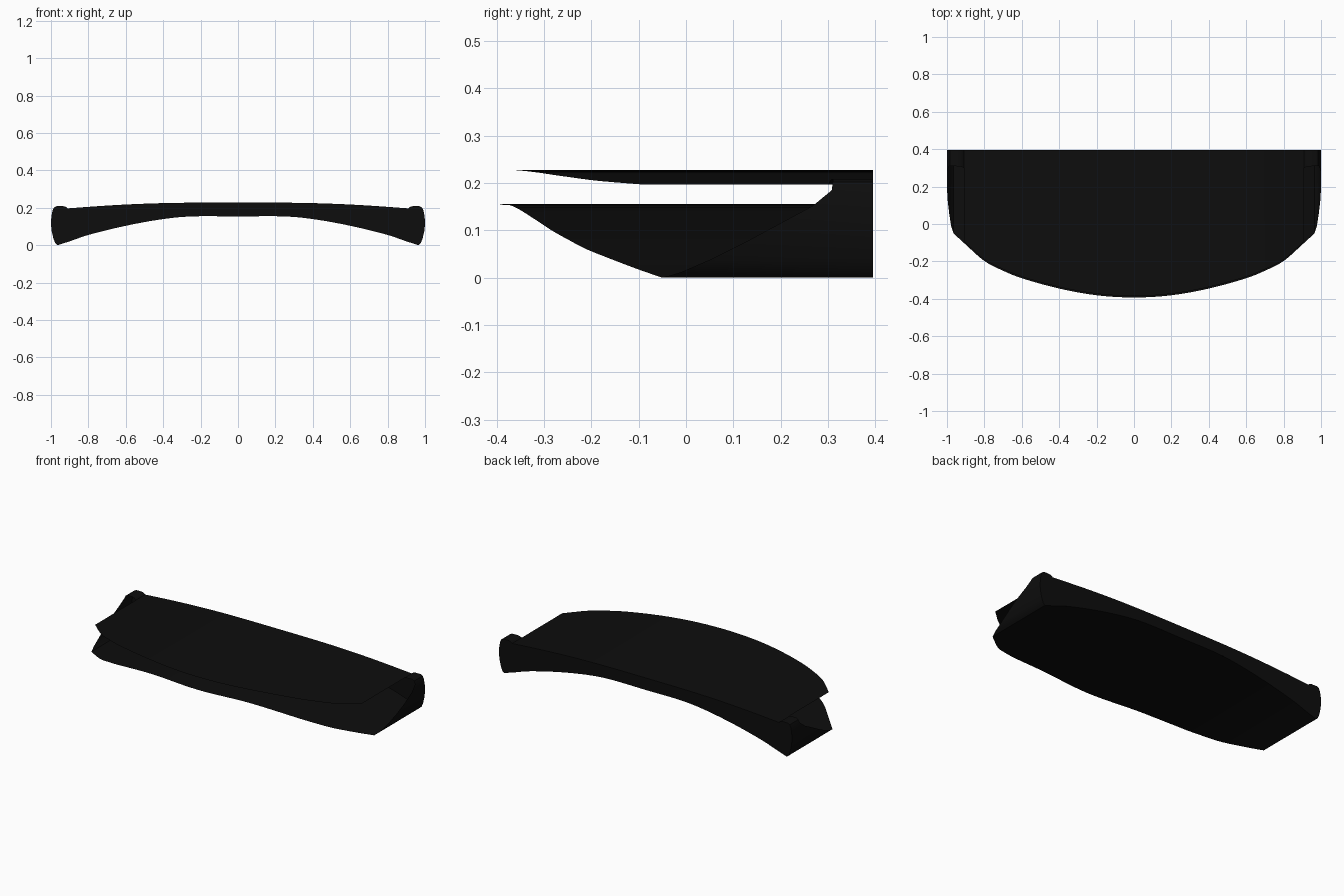
import bpy, math

if "Cube" in bpy.data.objects:
    bpy.data.objects.remove(bpy.data.objects["Cube"])

BACK = 0.395
END = 0.91       # where the top sheet meets the end wall
TIP = 0.965      # bottom corner of the end wall

black = bpy.data.materials.new("matte_black")
black.diffuse_color = (0.004, 0.004, 0.004, 1)
black.use_nodes = True
black.node_tree.nodes["Principled BSDF"].inputs["Base Color"].default_value = black.diffuse_color

# Curves over the half width: (x, value)
FRONT_Y = [(0, -.393), (.2, -.381), (.4, -.345), (.6, -.29), (.7, -.25),
           (.8, -.198), (.9, -.11), (.965, -.05)]
TOP_Z = [(0, .228), (.3, .227), (.5, .222), (.7, .212), (.91, .197)]
LOW_Z = [(0, .154), (.25, .154), (.4, .14), (.6, .104), (.8, .055), (.9, .021), (.965, 0)]
# End wall section from the bottom corner to the inner lip: (x, z, front y)
WALL = [(.965, 0, -.05), (.978, .012, -.01), (.988, .04, .055), (.996, .075, .125),
        (1, .11, .19), (.998, .152, .268), (.992, .185, .308), (.984, .202, .31),
        (.97, .209, .31), (.935, .209, .308), (.92, .205, .305), (.91, .197, .30)]


def at(table, x):
    """Smooth (cubic) interpolation of a table at |x|."""
    x = abs(x)
    n = len(table)
    i = max(k for k in range(n - 1) if table[k][0] <= x + 1e-9)

    def slope(k):
        if k == 0:
            return 0
        a, b = table[k - 1], table[min(k + 1, n - 1)]
        return (b[1] - a[1]) / (b[0] - a[0])
    (x0, v0), (x1, v1) = table[i], table[i + 1]
    h = x1 - x0
    t = (x - x0) / h
    return ((2*t**3 - 3*t*t + 1) * v0 + (t**3 - 2*t*t + t) * h * slope(i)
            + (3*t*t - 2*t**3) * v1 + (t**3 - t*t) * h * slope(i + 1))


def add(name, verts, faces):
    mesh = bpy.data.meshes.new(name)
    mesh.from_pydata(verts, [], faces)
    mesh.materials.append(black)
    ob = bpy.data.objects.new(name, mesh)
    bpy.context.collection.objects.link(ob)
    bpy.ops.object.select_all(action='DESELECT')
    ob.select_set(True)
    bpy.context.view_layer.objects.active = ob
    bpy.ops.object.shade_smooth_by_angle(angle=math.radians(35))
    return ob


def strip(name, rails, flip=False):
    """Quads joining two equally long rails."""
    a, b = rails
    n = len(a)
    faces = [(i, i + 1, n + i + 1, n + i) for i in range(n - 1)]
    if flip:
        faces = [f[::-1] for f in faces]
    return add(name, a + b, faces)


def columns(limit, n=64):
    return [limit * math.sin(math.pi / 2 * (2 * i / n - 1)) for i in range(n + 1)]


# Top and bottom sheets with the bowed front edge
xs = columns(END)
strip("top_sheet", ([(x, at(FRONT_Y, x) + .008, at(TOP_Z, x)) for x in xs],
                    [(x, BACK, at(TOP_Z, x)) for x in xs]))
xl = columns(TIP)
strip("bottom_sheet", ([(x, at(FRONT_Y, x), at(LOW_Z, x)) for x in xl],
                       [(x, BACK, at(LOW_Z, x)) for x in xl]), flip=True)

# Back wall between the sheets
strip("back_wall", ([(x, BACK, at(LOW_Z, x)) for x in xs],
                    [(x, BACK, at(TOP_Z, x)) for x in xs]), flip=True)

# Curved end walls with sloping front edge, and their back caps
for side, s in (("right", 1), ("left", -1)):
    strip(side + "_end_wall", ([(s * x, y, z) for x, z, y in WALL],
                               [(s * x, BACK, z) for x, z, y in WALL]), flip=s > 0)
    cap = [(s * x, BACK, z) for x, z, y in WALL] + [(s * END, BACK, at(LOW_Z, END))]
    order = list(range(len(cap)))
    add(side + "_end_cap", cap, [order[::-1] if s > 0 else order])
